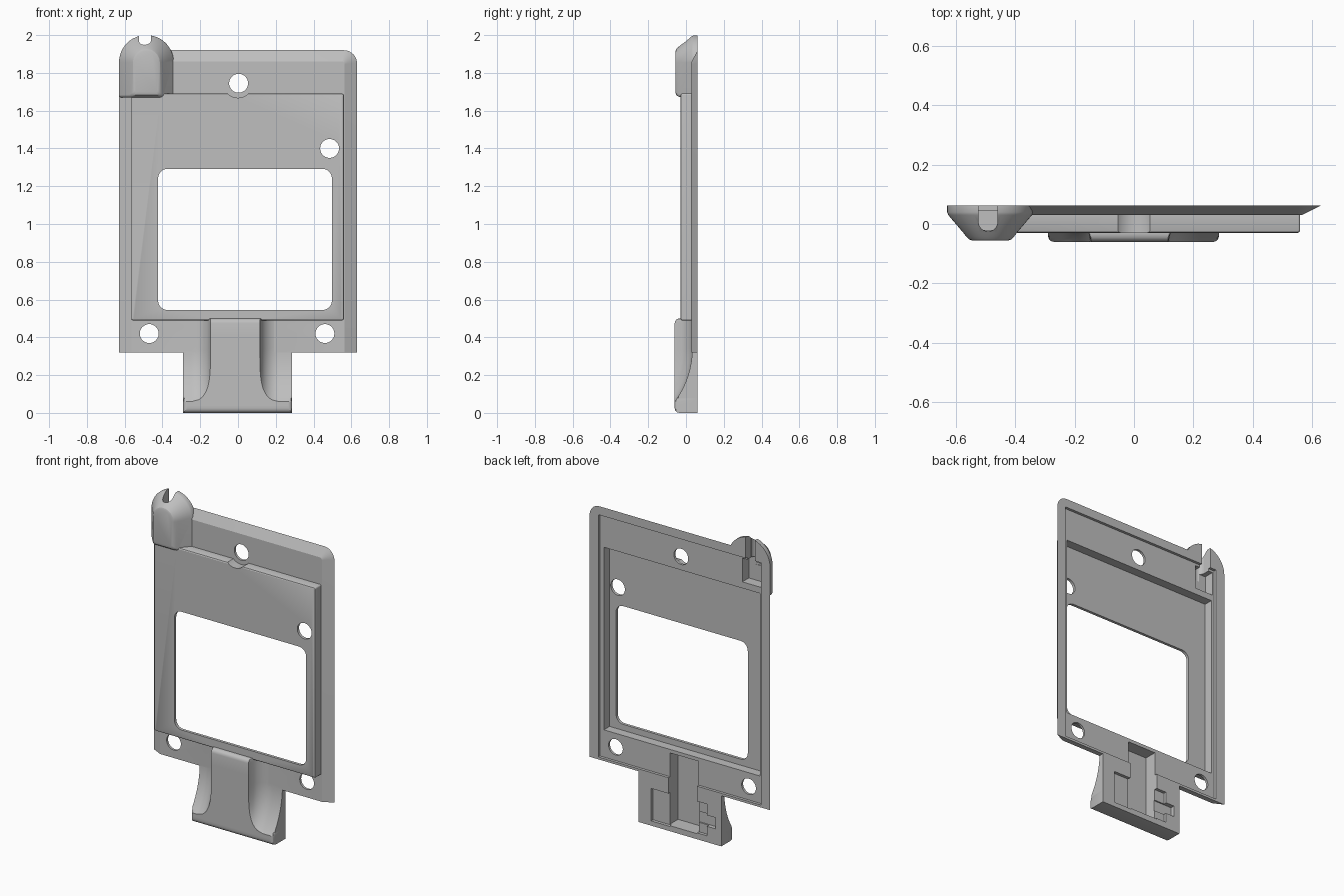
import bpy, bmesh, math

if "Cube" in bpy.data.objects:
    bpy.data.objects.remove(bpy.data.objects["Cube"])

grey = bpy.data.materials.new("plain_grey")
grey.diffuse_color = (0.52, 0.52, 0.52, 1)
grey.use_nodes = True
grey.node_tree.nodes["Principled BSDF"].inputs["Base Color"].default_value = grey.diffuse_color
BACK = 0.062


def finish(name, bm):
    bmesh.ops.recalc_face_normals(bm, faces=bm.faces)
    me = bpy.data.meshes.new(name)
    bm.to_mesh(me)
    bm.free()
    me.materials.append(grey)
    ob = bpy.data.objects.new(name, me)
    bpy.context.collection.objects.link(ob)
    return ob


def loft(name, rings):
    """rings: list of (y, [(x, z), ...]) with equal point counts."""
    bm = bmesh.new()
    loops = [[bm.verts.new((x, y, z)) for x, z in pts] for y, pts in rings]
    n = len(loops[0])
    for a, b in zip(loops, loops[1:]):
        for i in range(n):
            bm.faces.new((a[i], a[(i + 1) % n], b[(i + 1) % n], b[i]))
    bm.faces.new(loops[0])
    bm.faces.new(loops[-1])
    return finish(name, bm)


def outline(x0, x1, z0, z1, r_low, r_top, steps=8):
    """Rectangle with rounded corners; a zero radius gives a square corner."""
    pts = []
    for cx, cz, r, a0 in ((x1 - r_low, z0 + r_low, r_low, -90), (x1 - r_top, z1 - r_top, r_top, 0),
                          (x0 + r_top, z1 - r_top, r_top, 90), (x0 + r_low, z0 + r_low, r_low, 180)):
        n = steps if r > 0 else 0
        for i in range(n + 1):
            a = math.radians(a0 + 90 * i / max(n, 1))
            pts.append((cx + r * math.cos(a), cz + r * math.sin(a)))
    return pts


def box(name, x0, x1, y0, y1, z0, z1):
    pts = outline(x0, x1, z0, z1, 0, 0)
    return loft(name, [(y0, pts), (y1, pts)])


def disc(name, x, z, r, y0=-0.3, y1=0.3):
    pts = outline(x - r, x + r, z - r, z + r, r * 0.9999, r * 0.9999, 10)
    return loft(name, [(y0, pts), (y1, pts)])


def boolean(target, tools, op):
    bpy.context.view_layer.objects.active = target
    for t in tools:
        m = target.modifiers.new("bool", 'BOOLEAN')
        m.operation, m.object, m.solver = op, t, 'EXACT'
        bpy.ops.object.modifier_apply(modifier=m.name)
        bpy.data.objects.remove(t)


# Back flange, chamfered on the sides and top
body = loft("mounting_plate", [
    (0.03, outline(-0.565, 0.565, 0.32, 1.86, 0, 0.015)),
    (BACK, outline(-0.63, 0.63, 0.32, 1.92, 0, 0.07))])

# Raised panel with softened front edges and a notch below the top hole
panel = loft("raised_panel", [
    (-0.03, outline(-0.557, 0.552, 0.498, 1.682, 0.008, 0.008)),
    (-0.027, outline(-0.563, 0.558, 0.492, 1.688, 0.008, 0.008)),
    (-0.022, outline(-0.565, 0.56, 0.49, 1.69, 0.008, 0.008)),
    (0.04, outline(-0.565, 0.56, 0.49, 1.69, 0.008, 0.008))])
boolean(panel, [disc("notch", 0, 1.745, 0.077, -0.3, 0.031)], 'DIFFERENCE')


# Corner knob: domed top, tapering forward
def knob_ring(w, z0):
    return outline(-0.485 - w, -0.485 + w, z0, 1.855 + w, 0.015, w * 0.999, 12)


knob = loft("corner_knob", [
    (-0.056, knob_ring(0.06, 1.695)), (-0.052, knob_ring(0.071, 1.683)),
    (-0.042, knob_ring(0.081, 1.675)), (-0.03, knob_ring(0.09, 1.671)),
    (0.03, knob_ring(0.141, 1.669)), (0.04, knob_ring(0.145, 1.669)),
    (BACK, knob_ring(0.145, 1.669))])


# Lower tab: central pillar with a concave scoop on each side
def roundoff(d, r):
    return r - math.sqrt(max(r * r - (r - d) ** 2, 0)) if d < r else 0


def build_tab():
    front, r, cx, half = -0.06, 0.10, -0.015, 0.13
    zs = [0, 0.003, 0.008, 0.015, 0.025, 0.04]
    zs += [0.06 + 0.28 * i / 28 for i in range(29)] + [0.4, 0.475, 0.485, 0.493, 0.498, 0.5]
    bm = bmesh.new()
    rows, backs = [], []
    for z in zs:
        dz = min(max(0.34 - z, 0), 0.28)
        floor = 0.033 - 0.093 * (0.48 - math.sqrt(0.48 ** 2 - dz ** 2)) / (0.48 - math.sqrt(0.48 ** 2 - 0.28 ** 2))
        h = max(floor - front, 0)
        d = r - math.sqrt(max(r * r - (r - h) ** 2, 0))   # pillar edge at this height
        left, right = cx - half - d, cx + half + d
        xs = [-0.29 + (left + 0.29) * i / 16 for i in range(16)]
        xs += [left + (right - left) * i / 4 for i in range(4)]
        xs += [right + (0.287 - right) * i / 16 for i in range(17)]
        row, back = [], []
        for x in xs:
            dist = abs(x - cx) - half
            if left - 1e-6 <= x <= right + 1e-6:
                y = front
            else:
                y = max(front, floor - roundoff(dist, r))
            edge = roundoff(min(x + 0.29, 0.287 - x), 0.02)
            low = roundoff(z, 0.025)
            top = roundoff(0.5 - z, 0.025)
            y = max(y, front + max(edge, low, top))
            row.append(bm.verts.new((x, y, z)))
            back.append(bm.verts.new((x, BACK, z)))
        rows.append(row)
        backs.append(back)
    n, m = len(rows), len(rows[0])
    for g in (rows, backs):
        for j in range(n - 1):
            for i in range(m - 1):
                bm.faces.new((g[j][i], g[j][i + 1], g[j + 1][i + 1], g[j + 1][i]))
    for j in range(n - 1):
        for i in (0, m - 1):
            bm.faces.new((rows[j][i], rows[j + 1][i], backs[j + 1][i], backs[j][i]))
    for i in range(m - 1):
        for j in (0, n - 1):
            bm.faces.new((rows[j][i], rows[j][i + 1], backs[j][i + 1], backs[j][i]))
    return finish("lower_tab", bm)


boolean(body, [panel, knob, build_tab()], 'UNION')

# Window, screw holes and hollows in the back
window = outline(-0.423, 0.497, 0.545, 1.292, 0.05, 0.05)
cuts = [loft("window", [(-0.3, window), (0.3, window)])]
cuts += [disc("hole", x, z, 0.05) for x, z in ((0.003, 1.745), (0.485, 1.4), (-0.47, 0.42), (0.46, 0.42))]
for x0, x1, y0, z0, z1 in (
        (-0.568, 0.568, 0.045, 0.335, 1.865),     # shallow flange recess
        (-0.547, 0.542, -0.012, 0.507, 1.66),     # panel hollow
        (-0.12, 0.08, -0.035, 0.035, 0.485),      # tab channel
        (0.07, 0.20, 0.043, 0.03, 0.235),         # tab side pocket
        (-0.19, -0.11, 0.043, 0.04, 0.24),        # tab stepped pocket
        (-0.25, -0.105, 0.035, 0.10, 0.17),
        (-0.555, -0.425, -0.02, 1.70, 1.85)):     # knob pocket
    cuts.append(box("pocket", x0, x1, y0, 0.3, z0, z1))

# Round-bottomed cable slot running up through the top of the knob
slot = box("slot", -0.524, -0.46, 0.006, 0.3, 1.80, 2.2)
bm = bmesh.new()
ring = [(-0.492 + 0.032 * math.cos(math.pi * i / 12), 0.007 - 0.032 * math.sin(math.pi * i / 12))
        for i in range(13)]
lo = [bm.verts.new((x, y, 1.80)) for x, y in ring]
hi = [bm.verts.new((x, y, 2.2)) for x, y in ring]
for i in range(13):
    k = (i + 1) % 13
    bm.faces.new((lo[i], lo[k], hi[k], hi[i]))
bm.faces.new(lo)
bm.faces.new(hi)
cuts += [slot, finish("slot_round", bm)]
boolean(body, cuts, 'DIFFERENCE')

# Smooth shading with crisp edges
bpy.ops.object.select_all(action='DESELECT')
body.select_set(True)
bpy.context.view_layer.objects.active = body
bpy.ops.object.shade_smooth_by_angle(angle=math.radians(25))
